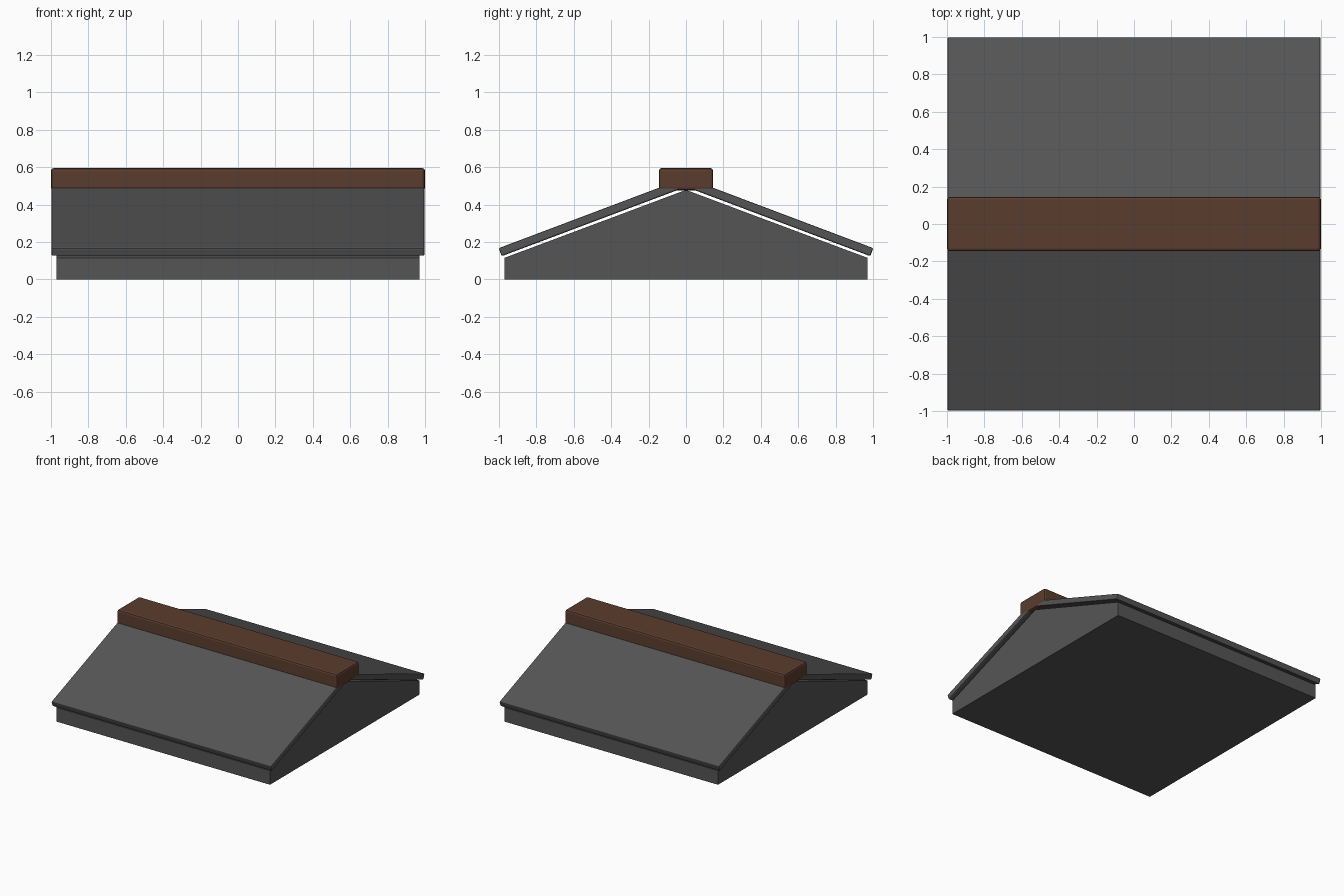
import bpy, bmesh

cube = bpy.data.objects.get("Cube")
if cube:
    bpy.data.objects.remove(cube, do_unlink=True)


def make_material(name, colour):
    mat = bpy.data.materials.new(name)
    mat.use_nodes = True
    mat.diffuse_color = colour
    mat.node_tree.nodes["Principled BSDF"].inputs["Base Color"].default_value = colour
    return mat


def extrude_profile(name, profile, half_length, mat, bevel=0):
    """Extrude a closed (y, z) outline along x, centred on x = 0."""
    bm = bmesh.new()
    face = bm.faces.new([bm.verts.new((-half_length, y, z)) for y, z in profile])
    ext = bmesh.ops.extrude_face_region(bm, geom=[face])
    verts = [v for v in ext["geom"] if isinstance(v, bmesh.types.BMVert)]
    bmesh.ops.translate(bm, verts=verts, vec=(2 * half_length, 0, 0))
    if bevel:
        bmesh.ops.bevel(bm, geom=bm.edges[:], offset=bevel, segments=2,
                        profile=0.5, affect='EDGES')
    bmesh.ops.recalc_face_normals(bm, faces=bm.faces)
    mesh = bpy.data.meshes.new(name)
    bm.to_mesh(mesh)
    bm.free()
    mesh.materials.append(mat)
    obj = bpy.data.objects.new(name, mesh)
    bpy.context.collection.objects.link(obj)
    return obj


slate = make_material("slate grey", (0.091, 0.091, 0.091, 1))
wood = make_material("dark brown wood", (0.105, 0.046, 0.027, 1))

# Gabled body under the roof
extrude_profile("gable_body",
                [(-0.97, 0), (0.97, 0), (0.97, 0.115), (0, 0.478), (-0.97, 0.115)],
                0.97, slate)

# Sloping roof panels, held just clear of the body
for name, side in (("front_roof_panel", -1), ("back_roof_panel", 1)):
    outline = [(1.0, 0.167), (0.984, 0.124), (0, 0.494), (0, 0.544)]
    extrude_profile(name, [(side * y, z) for y, z in outline], 0.998, slate, 0.008)

# Ridge beam
extrude_profile("ridge_beam",
                [(-0.145, 0.475), (0.145, 0.475), (0.145, 0.595), (-0.145, 0.595)],
                1.0, wood, 0.015)
